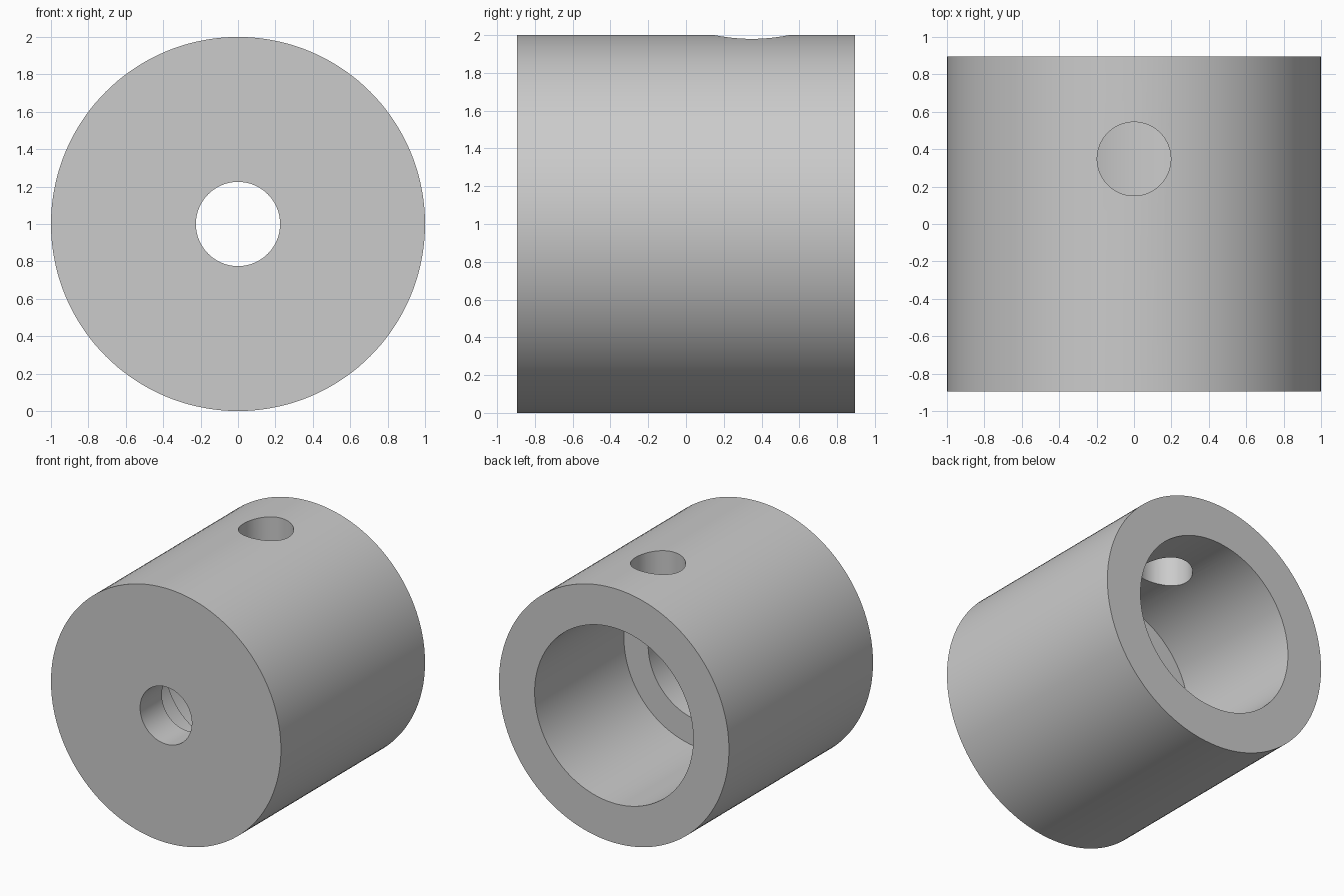
import bpy
import bmesh
import math
from mathutils import Matrix, Vector

if "Cube" in bpy.data.objects:
    bpy.data.objects.remove(bpy.data.objects["Cube"], do_unlink=True)

SEGMENTS = 144
HALF = 0.895
CENTRE = Vector((0, 0, 1))


def make_material(name, rgb):
    mat = bpy.data.materials.new(name)
    mat.use_nodes = True
    colour = (*rgb, 1)
    mat.diffuse_color = colour
    mat.node_tree.nodes["Principled BSDF"].inputs["Base Color"].default_value = colour
    return mat


def make_object(name, bm, mat):
    bmesh.ops.recalc_face_normals(bm, faces=bm.faces)
    mesh = bpy.data.meshes.new(name)
    bm.to_mesh(mesh)
    bm.free()
    mesh.materials.append(mat)
    obj = bpy.data.objects.new(name, mesh)
    bpy.context.collection.objects.link(obj)
    return obj


grey = make_material("plain grey", (0.6, 0.6, 0.6))

# Sleeve with a stepped bore: closed (radius, y) section spun about the y axis
section = [
    (1.0, -HALF), (1.0, HALF),          # outer wall
    (0.69, HALF), (0.69, -0.215),       # wide bore from the back
    (0.48, -0.215), (0.48, -0.625),     # middle bore
    (0.225, -0.625), (0.225, -HALF),    # small front hole
]
bm = bmesh.new()
verts = [bm.verts.new(CENTRE + Vector((0, y, r))) for r, y in section]
edges = [bm.edges.new((a, b)) for a, b in zip(verts, verts[1:] + verts[:1])]
bmesh.ops.spin(bm, geom=verts + edges, cent=CENTRE, axis=(0, 1, 0),
               angle=2 * math.pi, steps=SEGMENTS, use_merge=True)
bmesh.ops.remove_doubles(bm, verts=bm.verts, dist=1e-5)
sleeve = make_object("sleeve", bm, grey)

# Radial hole through the top wall only
bm = bmesh.new()
bmesh.ops.create_cone(bm, cap_ends=True, segments=64, radius1=0.197,
                      radius2=0.197, depth=1.0,
                      matrix=Matrix.Translation((0, 0.348, 1.7)))
cutter = make_object("side_hole_cutter", bm, grey)
cutter.hide_render = True

cut = sleeve.modifiers.new("side hole", "BOOLEAN")
cut.operation = "DIFFERENCE"
cut.solver = "EXACT"
cut.object = cutter

# Apply the cut, then smooth the round walls and keep the rims sharp
bpy.ops.object.select_all(action="DESELECT")
sleeve.select_set(True)
bpy.context.view_layer.objects.active = sleeve
bpy.ops.object.modifier_apply(modifier=cut.name)
bpy.data.objects.remove(cutter, do_unlink=True)
bpy.ops.object.shade_smooth_by_angle(angle=math.radians(30))
